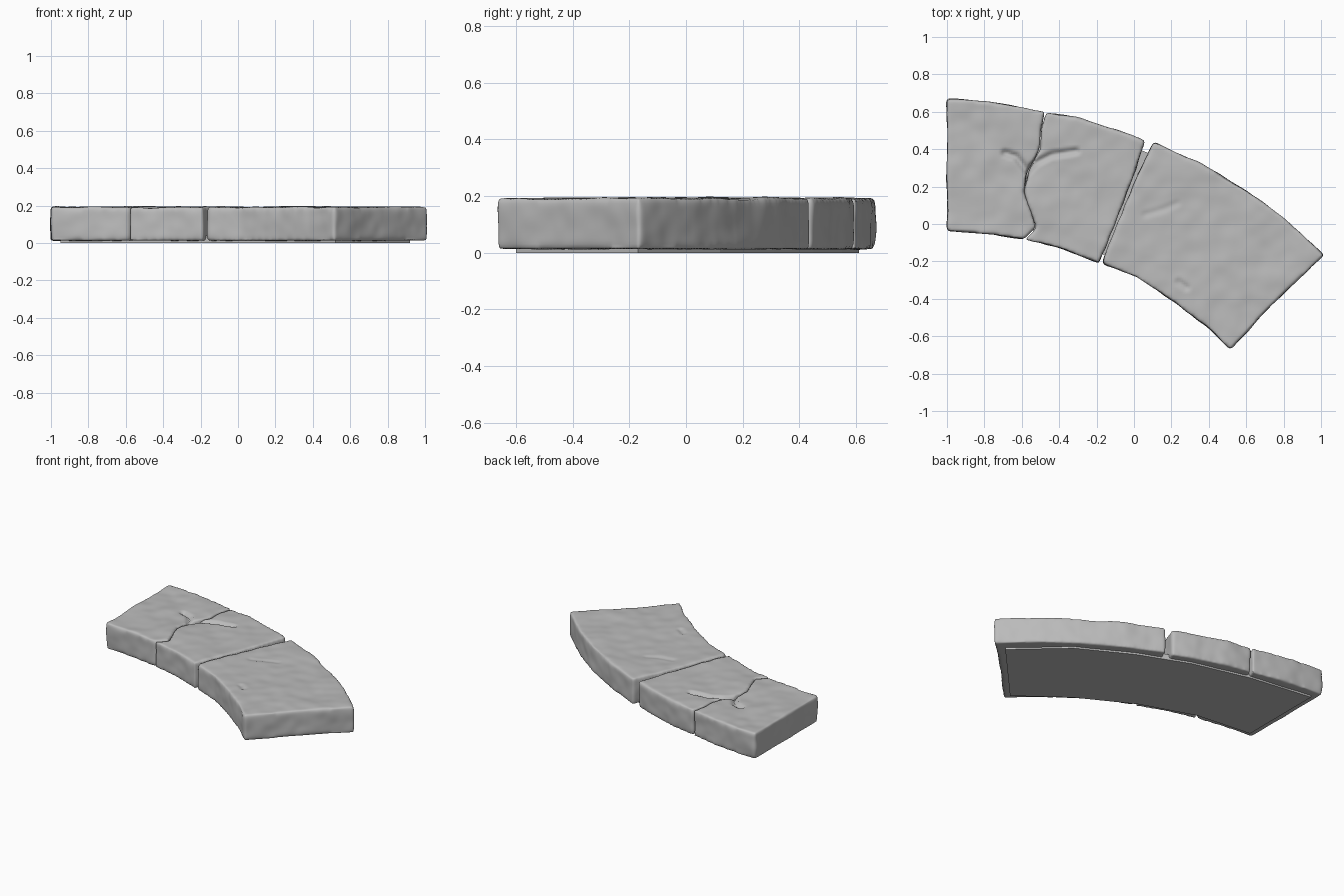
import bpy, bmesh
from mathutils import Vector, noise
from mathutils.geometry import intersect_point_line

if "Cube" in bpy.data.objects:
    bpy.data.objects.remove(bpy.data.objects["Cube"])

stone = bpy.data.materials.new("stone grey")
stone.use_nodes = True
stone.diffuse_color = (0.5, 0.5, 0.5, 1)
stone.node_tree.nodes["Principled BSDF"].inputs["Base Color"].default_value = (0.5, 0.5, 0.5, 1)

# Cracks cut into the top faces: path and depth
CRACKS = [
    ([(-0.69, 0.38), (-0.63, 0.36), (-0.57, 0.28), (-0.52, 0.33), (-0.44, 0.37), (-0.31, 0.39)], 0.022),
    ([(0.24, -0.31), (0.28, -0.34)], 0.012),
    ([(0.06, 0.05), (0.16, 0.08), (0.23, 0.11)], 0.006),
]


def prism(name, outline, z0, z1):
    """Flat-sided slab from a plan outline."""
    bm = bmesh.new()
    face = bm.faces.new([bm.verts.new((x, y, z0)) for x, y in outline])
    out = bmesh.ops.extrude_face_region(bm, geom=[face])
    for v in out["geom"]:
        if isinstance(v, bmesh.types.BMVert):
            v.co.z = z1
    bmesh.ops.recalc_face_normals(bm, faces=bm.faces)
    mesh = bpy.data.meshes.new(name)
    bm.to_mesh(mesh)
    bm.free()
    mesh.materials.append(stone)
    obj = bpy.data.objects.new(name, mesh)
    bpy.context.collection.objects.link(obj)
    return obj


def crack_depth(p):
    depth = 0
    for path, amount in CRACKS:
        for a, b in zip(path, path[1:]):
            a, b = Vector(a).to_3d(), Vector(b).to_3d()
            q = Vector((p.x, p.y, 0))
            t = min(1, max(0, intersect_point_line(q, a, b)[1]))
            d = (q - a.lerp(b, t)).length
            depth = max(depth, amount * max(0, 1 - d / 0.025))
    return depth


def worn_stone(name, outline):
    """Slab with rounded edges and a hand-hewn surface."""
    obj = prism(name, outline, 0.012, 0.192)
    remesh = obj.modifiers.new("Remesh", 'REMESH')
    remesh.mode = 'VOXEL'
    remesh.voxel_size = 0.012
    smooth = obj.modifiers.new("Soften", 'SMOOTH')
    smooth.factor = 0.5
    smooth.iterations = 10
    graph = bpy.context.evaluated_depsgraph_get()
    mesh = bpy.data.meshes.new_from_object(obj.evaluated_get(graph))
    obj.modifiers.clear()
    obj.data = mesh
    if not mesh.materials:
        mesh.materials.append(stone)
    normals = [v.normal.copy() for v in mesh.vertices]
    for v, n in zip(mesh.vertices, normals):
        p = v.co.copy()
        bump = 0.007 * noise.noise(p * 5) + 0.004 * noise.noise(p * 13)
        if n.z < -0.5:
            bump *= 0.3
        v.co += n * bump
        if p.z > 0.13:
            v.co.z -= crack_depth(p)
    for poly in mesh.polygons:
        poly.use_smooth = True
    return obj


# Shared wavy seam between the two left stones, back to front
seam = [(-0.475, 0.6), (-0.5, 0.5), (-0.505, 0.4), (-0.57, 0.28),
        (-0.59, 0.17), (-0.555, 0.07), (-0.525, -0.02), (-0.59, -0.085)]

worn_stone("left_stone", [(-1.0, -0.035), (-1.0, 0.67), (-0.85, 0.66), (-0.65, 0.635)]
           + seam + [(-0.75, -0.055)])

worn_stone("middle_stone", [(x + 0.004, y) for x, y in seam]
           + [(-0.38, -0.135), (-0.19, -0.205), (-0.09, 0.03), (0.0, 0.27),
              (0.06, 0.445), (-0.1, 0.505), (-0.28, 0.56)])

worn_stone("right_stone", [(0.105, 0.44), (0.35, 0.325), (0.6, 0.18), (0.8, 0.035),
                           (1.015, -0.165), (0.75, -0.42), (0.515, -0.67), (0.38, -0.54),
                           (0.2, -0.405), (0.02, -0.29), (-0.17, -0.21),
                           (-0.085, 0.01), (0.015, 0.25)])

# Flat bedding slab under the stones
prism("base_slab", [(-0.95, 0.61), (-0.5, 0.55), (-0.1, 0.45), (0.25, 0.31), (0.6, 0.12),
                    (0.92, -0.17), (0.52, -0.6), (0.2, -0.36), (-0.17, -0.16),
                    (-0.55, -0.03), (-0.95, 0.01)], 0.0, 0.04)
